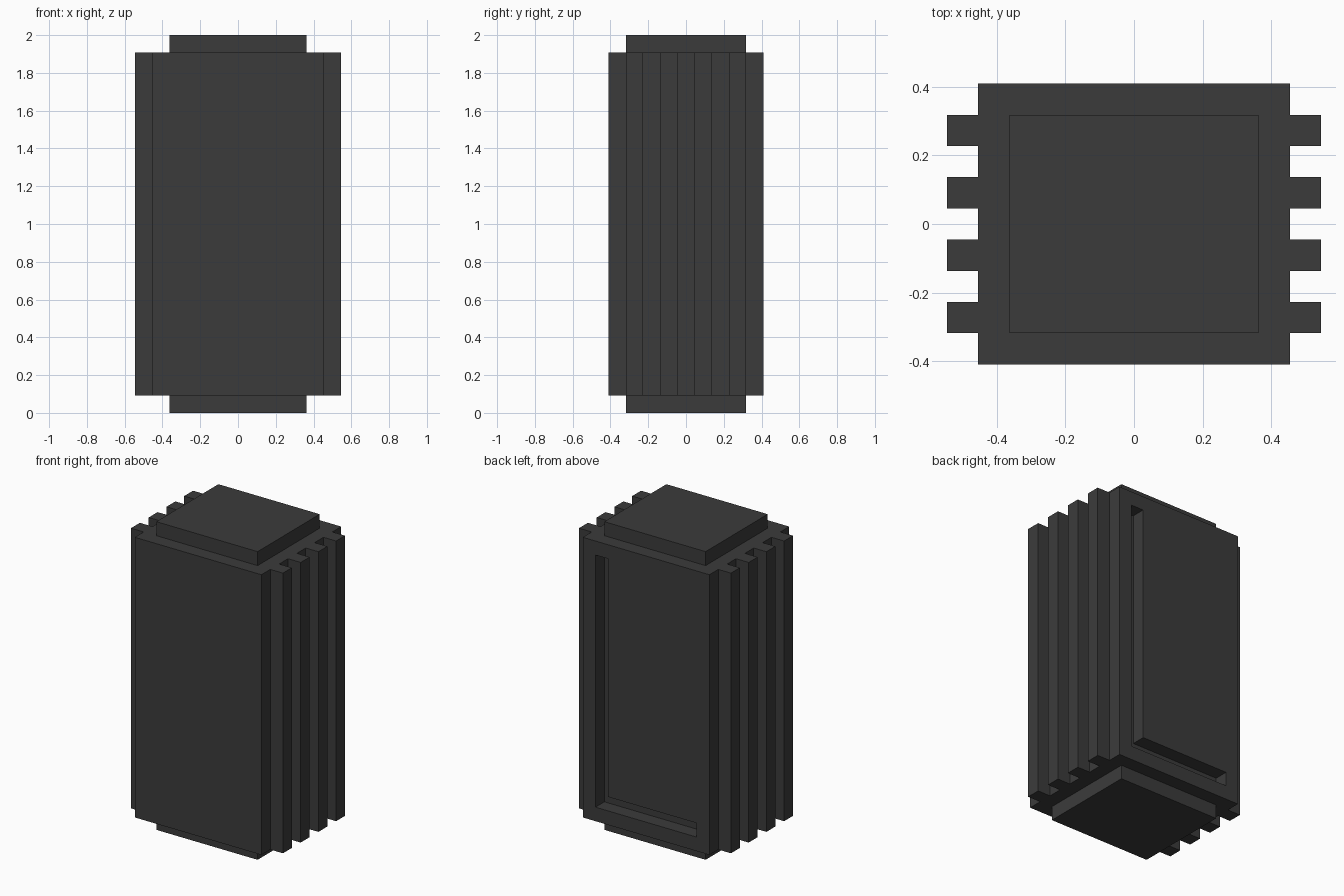
import bpy
import bmesh

if "Cube" in bpy.data.objects:
    bpy.data.objects.remove(bpy.data.objects["Cube"], do_unlink=True)

U = 1 / 11  # grid unit: the whole height is 22 units

dark_grey = bpy.data.materials.new("dark_grey")
dark_grey.use_nodes = True
colour = (0.044, 0.044, 0.044, 1)
dark_grey.diffuse_color = colour
dark_grey.node_tree.nodes["Principled BSDF"].inputs["Base Color"].default_value = colour


def prism(name, points, offset):
    """Extrude a closed outline (in units) along an offset vector."""
    bm = bmesh.new()
    face = bm.faces.new([bm.verts.new([c * U for c in p]) for p in points])
    new = bmesh.ops.extrude_face_region(bm, geom=[face])["geom"]
    verts = [v for v in new if isinstance(v, bmesh.types.BMVert)]
    bmesh.ops.translate(bm, verts=verts, vec=[c * U for c in offset])
    bmesh.ops.recalc_face_normals(bm, faces=bm.faces)
    mesh = bpy.data.meshes.new(name)
    bm.to_mesh(mesh)
    bm.free()
    mesh.materials.append(dark_grey)
    obj = bpy.data.objects.new(name, mesh)
    bpy.context.collection.objects.link(obj)
    return obj


# Body: rectangular outline with four cooling fins on each side
side = [(5, -4.5)]
for i in range(4):
    y = -3.5 + 2 * i
    side += [(5, y), (6, y), (6, y + 1), (5, y + 1)]
side.append((5, 4.5))
outline = side + [(-x, y) for x, y in reversed(side)]
body = prism("finned_body", [(x, y, 1) for x, y in outline], (0, 0, 20))

# L-shaped groove cut into the back, along the left edge and the bottom
groove = [(4, 2), (-4, 2), (-4, 3), (3, 3), (3, 20), (4, 20)]
cutter = prism("groove_cutter", [(x, 3.5, z) for x, z in groove], (0, 2, 0))
cutter.hide_render = True
cut = body.modifiers.new("back_groove", "BOOLEAN")
cut.operation = "DIFFERENCE"
cut.solver = "EXACT"
cut.object = cutter
bpy.context.view_layer.objects.active = body
bpy.ops.object.modifier_apply(modifier=cut.name)
bpy.data.objects.remove(cutter, do_unlink=True)

# End caps
for name, z in (("bottom_cap", 0), ("top_cap", 21)):
    prism(name, [(-4, -3.5, z), (4, -3.5, z), (4, 3.5, z), (-4, 3.5, z)], (0, 0, 1))
